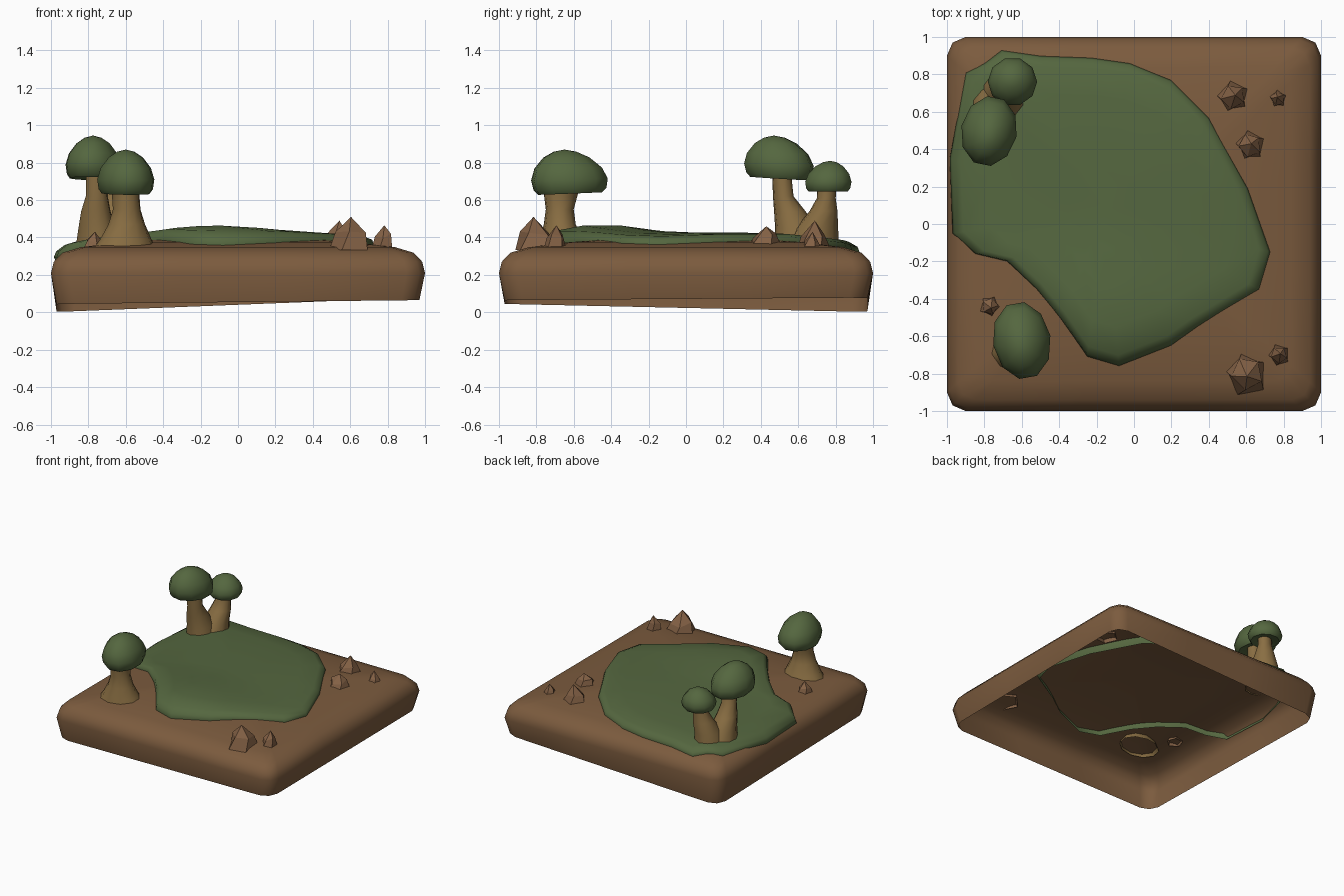
import bpy, bmesh, math, random
from mathutils import Vector

if "Cube" in bpy.data.objects:
    bpy.data.objects.remove(bpy.data.objects["Cube"])

random.seed(4)


def material(name, rgb):
    m = bpy.data.materials.new(name)
    m.diffuse_color = (*rgb, 1)
    m.use_nodes = True
    m.node_tree.nodes["Principled BSDF"].inputs["Base Color"].default_value = m.diffuse_color
    return m


SOIL = material("soil", (0.20, 0.105, 0.048))
ROCK = material("stone", (0.23, 0.12, 0.06))
GRASS = material("grass", (0.09, 0.135, 0.05))
BARK = material("bark", (0.25, 0.155, 0.055))


def loft(name, rings, mat, apex=None, bottom=None, smooth=40):
    """Skin a stack of equal-length rings, optionally closed to a point at either end."""
    bm = bmesh.new()
    vs = [[bm.verts.new(p) for p in r] for r in rings]
    n = len(vs[0])
    for a, b in zip(vs, vs[1:]):
        for i in range(n):
            j = (i + 1) % n
            bm.faces.new((a[i], a[j], b[j], b[i]))
    for point, ring in ((apex, vs[-1]), (bottom, vs[0])):
        if point is not None:
            v = bm.verts.new(point)
            for i in range(n):
                bm.faces.new((ring[i], ring[(i + 1) % n], v))
    bmesh.ops.recalc_face_normals(bm, faces=bm.faces)
    # open shells: make sure the upper surface faces up
    if max(bm.faces, key=lambda f: f.calc_center_median().z).normal.z < 0:
        bmesh.ops.reverse_faces(bm, faces=bm.faces)
    me = bpy.data.meshes.new(name)
    bm.to_mesh(me)
    bm.free()
    me.materials.append(mat)
    if smooth:
        me.polygons.foreach_set("use_smooth", [True] * len(me.polygons))
        me.set_sharp_from_angle(angle=math.radians(smooth))
    ob = bpy.data.objects.new(name, me)
    bpy.context.collection.objects.link(ob)
    return ob


def ellipse(cx, cy, z, rx, ry, n, turn=0.0, slope=0.0):
    out = []
    for i in range(n):
        a = 2 * math.pi * i / n
        x, y = rx * math.cos(a), ry * math.sin(a)
        out.append(Vector((cx + x * math.cos(turn) - y * math.sin(turn),
                           cy + x * math.sin(turn) + y * math.cos(turn), z + slope * y)))
    return out


# Ground: open-bottomed slab with a rounded shoulder
PROFILE = [(0, 0.40), (0.35, 0.395), (0.62, 0.375), (0.84, 0.348), (0.94, 0.318), (0.985, 0.27), (1.0, 0.21)]


def ground_z(x, y):
    m = max(abs(x), abs(y))
    for (r0, z0), (r1, z1) in zip(PROFILE, PROFILE[1:]):
        if m <= r1:
            return z0 + (z1 - z0) * (m - r0) / (r1 - r0)
    return PROFILE[-1][1]


def square(r, zfun):
    pts = []
    for k in range(4):
        a = k * math.pi / 2
        for x, y in ((1, -0.9), (1, -0.3), (1, 0.3), (1, 0.9), (0.97, 0.97)):
            px = r * (x * math.cos(a) - y * math.sin(a))
            py = r * (x * math.sin(a) + y * math.cos(a))
            pts.append(Vector((px, py, zfun(px, py))))
    return pts


def hem(x, y):
    # uneven lower edge, lowest at the back left corner
    u, v = (x + 1) / 2, (y + 1) / 2
    return (0.045 * (1 - u) + 0.065 * u) * (1 - v) + (0.0 * (1 - u) + 0.08 * u) * v


slab_rings = [square(0.97, hem)]
slab_rings += [square(r, lambda x, y, z=z: z) for r, z in reversed(PROFILE[1:])]
loft("ground_slab", slab_rings, SOIL, apex=(0, 0, 0.40), smooth=50)

# Grass: domed patch draped over the slab
OUTLINE = [(-0.71, 0.93), (-0.5, 0.90), (-0.23, 0.89), (-0.02, 0.86), (0.2, 0.77), (0.4, 0.57),
           (0.61, 0.19), (0.73, -0.15), (0.67, -0.35), (0.34, -0.55), (0.2, -0.65), (-0.08, -0.76),
           (-0.25, -0.71), (-0.39, -0.51), (-0.52, -0.35), (-0.68, -0.2), (-0.85, -0.16),
           (-0.97, -0.05), (-0.985, 0.35), (-0.9, 0.81), (-0.8, 0.86)]
CX, CY = -0.15, 0.08


def grass_ring(s, lift, hill=1.0):
    ring = []
    for x, y in OUTLINE:
        x, y = CX + (x - CX) * s, CY + (y - CY) * s
        bump = 0.05 * math.exp(-((x + 0.1) ** 2 + (y + 0.5) ** 2) / 0.09)
        ring.append(Vector((x, y, max(ground_z(x, y), 0.30) + lift + hill * bump)))
    return ring


loft("grass_patch",
     [grass_ring(0.975, -0.05, 0), grass_ring(1.0, -0.005, 0), grass_ring(0.985, 0.025, 0.4),
      grass_ring(0.93, 0.038), grass_ring(0.75, 0.035), grass_ring(0.5, 0.03), grass_ring(0.25, 0.025)],
     GRASS, apex=(CX, CY, 0.425), smooth=60)


# Trees: flared trunks (z, x, y, rx, ry) and lopsided mushroom crowns
def trunk(name, sections):
    loft(name, [ellipse(x, y, z, rx, ry, 10, 0.2) for z, x, y, rx, ry in sections], BARK,
         apex=(sections[-1][1], sections[-1][2], sections[-1][0]), smooth=50)


def crown(name, x, y, z0, z1, rx, ry, turn, slope, peak):
    # peak shifts the top along y
    rings = []
    for t, s in ((0.04, 0.55), (0.0, 0.84), (0.10, 0.95), (0.32, 1.0), (0.58, 0.88), (0.82, 0.6), (0.95, 0.3)):
        rings.append(ellipse(x, y + peak * t * t, z0 + (z1 - z0) * t, rx * s, ry * s, 10, turn,
                             slope * (1 - t)))
    loft(name, rings, GRASS, apex=(x, y + peak, z1), bottom=(x, y, z0 + 0.03), smooth=50)


trunk("front_trunk", [(0.335, -0.605, -0.66, 0.175, 0.13), (0.39, -0.60, -0.665, 0.14, 0.115),
                      (0.47, -0.595, -0.675, 0.10, 0.085), (0.55, -0.595, -0.675, 0.075, 0.075),
                      (0.62, -0.60, -0.67, 0.075, 0.09), (0.70, -0.60, -0.66, 0.085, 0.10)])
crown("front_crown", -0.60, -0.62, 0.635, 0.87, 0.155, 0.21, 0.17, 0.04, -0.03)

trunk("back_trunk_tall", [(0.35, -0.75, 0.61, 0.12, 0.14), (0.45, -0.755, 0.59, 0.10, 0.115),
                          (0.54, -0.76, 0.555, 0.08, 0.085), (0.62, -0.755, 0.52, 0.06, 0.055),
                          (0.76, -0.755, 0.51, 0.06, 0.05)])
crown("back_crown_tall", -0.775, 0.50, 0.715, 0.945, 0.15, 0.19, -0.2, -0.06, -0.03)

trunk("back_trunk_short", [(0.35, -0.70, 0.68, 0.12, 0.14), (0.45, -0.69, 0.70, 0.10, 0.115),
                           (0.54, -0.67, 0.735, 0.08, 0.075), (0.61, -0.66, 0.75, 0.06, 0.05),
                           (0.70, -0.65, 0.755, 0.06, 0.05)])
crown("back_crown_short", -0.65, 0.76, 0.645, 0.81, 0.132, 0.13, 0.0, 0.0, 0.01)


# Rocks: faceted, open underneath (x, y, radius, peak height)
ROCKS = [(0.53, 0.68, 0.095, 0.49), (0.77, 0.67, 0.055, 0.43), (0.62, 0.42, 0.09, 0.46),
         (0.605, -0.80, 0.125, 0.51), (0.775, -0.70, 0.065, 0.465), (-0.77, -0.44, 0.065, 0.43)]
for k, (x, y, r, top) in enumerate(ROCKS):
    foot = ground_z(x, y) - 0.02
    turn = random.uniform(0, 2)
    low = ellipse(x, y, foot, r, r * 0.95, 5, turn)
    mid = ellipse(x, y, foot + (top - foot) * 0.52, r * 0.72, r * 0.68, 5, turn + 0.3)
    for p in mid:
        p.z += random.uniform(-0.02, 0.02)
    apex = (x + random.uniform(-0.15, 0.15) * r, y + random.uniform(-0.15, 0.15) * r, top)
    loft(f"rock_{k + 1}", [low, mid], ROCK, apex=apex, smooth=0)
